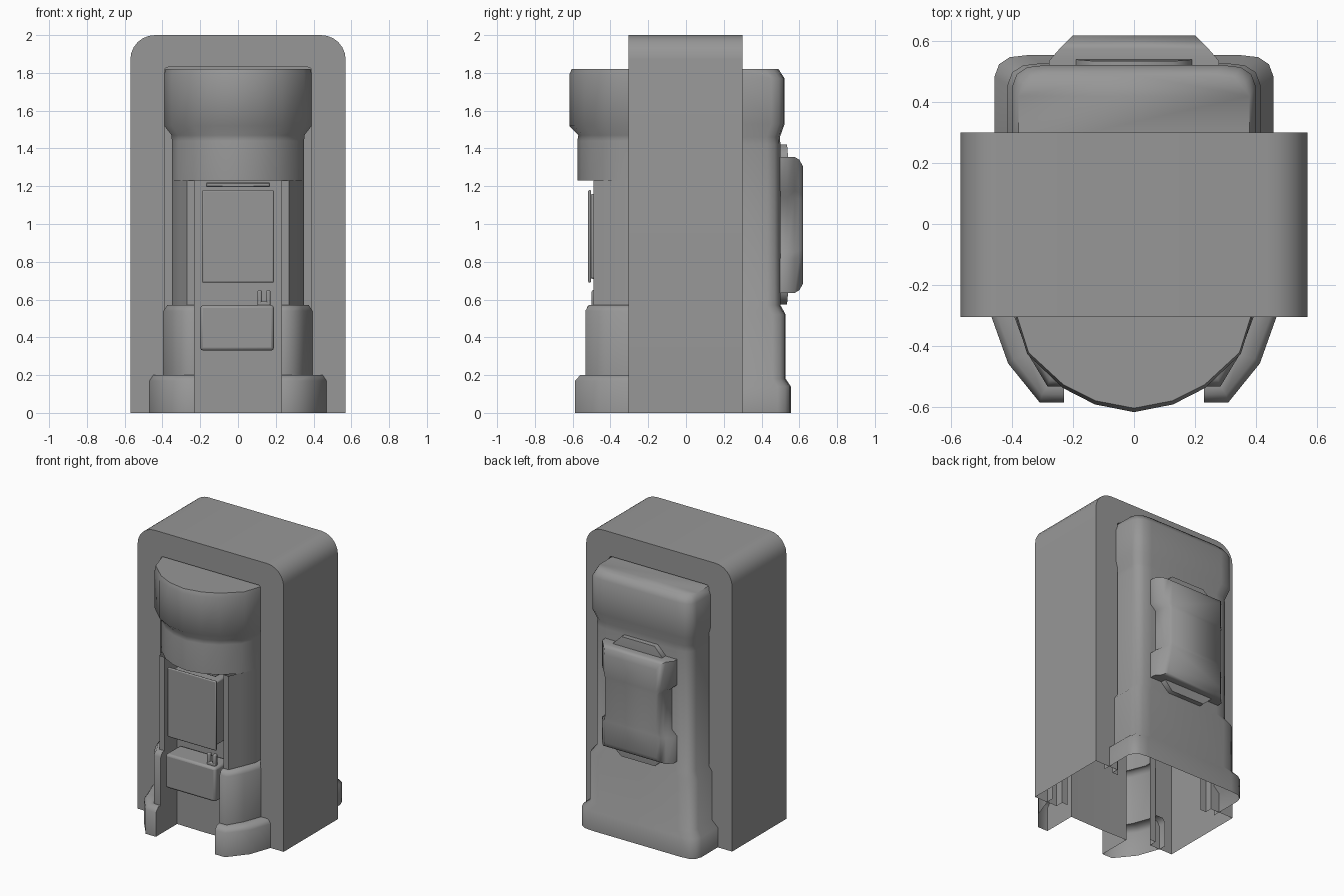
import bpy, bmesh, math

if "Cube" in bpy.data.objects:
    bpy.data.objects.remove(bpy.data.objects["Cube"])

# Dark grey for the whole model
GREY = bpy.data.materials.new("dark_grey")
GREY.diffuse_color = (0.31, 0.31, 0.31, 1)
GREY.use_nodes = True
GREY.node_tree.nodes["Principled BSDF"].inputs["Base Color"].default_value = GREY.diffuse_color


def finish(ob, angle=62):
    ob.data.materials.append(GREY)
    bpy.ops.object.select_all(action='DESELECT')
    ob.select_set(True)
    bpy.context.view_layer.objects.active = ob
    bpy.ops.object.shade_smooth_by_angle(angle=math.radians(angle))
    return ob


def loft(name, rings, closed=False, cap_first=False, cap_last=False, mirror=False):
    bm = bmesh.new()
    vs = [[bm.verts.new(p) for p in r] for r in rings]
    n = len(rings[0])
    for a, b in zip(vs, vs[1:]):
        for i in range(n if closed else n - 1):
            j = (i + 1) % n
            bm.faces.new((a[i], a[j], b[j], b[i]))
    if cap_first:
        bm.faces.new(vs[0])
    if cap_last:
        bm.faces.new(vs[-1])
    bmesh.ops.recalc_face_normals(bm, faces=bm.faces)
    me = bpy.data.meshes.new(name)
    bm.to_mesh(me)
    bm.free()
    ob = bpy.data.objects.new(name, me)
    bpy.context.collection.objects.link(ob)
    if mirror:
        ob.modifiers.new("mirror", 'MIRROR')
    return finish(ob)


def box(name, x0, x1, y0, y1, z0, z1, bevel=0.02, segs=2):
    bpy.ops.mesh.primitive_cube_add(size=1, location=((x0 + x1) / 2, (y0 + y1) / 2, (z0 + z1) / 2))
    ob = bpy.context.object
    ob.name = name
    ob.scale = (x1 - x0, y1 - y0, z1 - z0)
    bpy.ops.object.transform_apply(location=False, rotation=False, scale=True)
    m = ob.modifiers.new("bevel", 'BEVEL')
    m.width = bevel
    m.segments = segs
    return finish(ob)


def both_sides(half):
    # half runs from the side to the centre line (last point on x = 0)
    return half + [(-x, y, z) for x, y, z in half[-2::-1]]


# Outer arch shell, open underneath, with a shallow reveal round each opening
def arch(w, top, r, y, n=6):
    pts = [(w, y, 0)]
    for i in range(n + 1):
        a = math.pi / 2 * i / n
        pts.append((w - r + r * math.cos(a), y, top - r + r * math.sin(a)))
    return pts + [(-x, yy, z) for x, yy, z in reversed(pts)]


OUT, LIP, INNER = (0.57, 2.0, 0.13), (0.39, 1.83, 0.02), (0.345, 1.79, 0.02)
loft("outer_shell", [arch(*INNER, -0.25), arch(*LIP, -0.25), arch(*LIP, -0.305),
                     arch(*OUT, -0.305), arch(*OUT, 0.30), arch(*LIP, 0.30),
                     arch(*LIP, 0.25), arch(*INNER, 0.25)])


# Bowed front hood above the recess
def front_ring(z, w, depth):
    half = [(w, -0.25, z), (w, -0.3, z)]
    for fx, fy in ((0.9, 0.4), (0.6, 0.75), (0.33, 0.92), (0, 1)):
        half.append((w * fx, -0.3 - (depth - 0.3) * fy, z))
    return both_sides(half)


hood = [(1.82, 0.385, 0.605), (1.79, 0.39, 0.618), (1.52, 0.39, 0.618),
        (1.47, 0.352, 0.57), (1.44, 0.35, 0.575), (1.23, 0.35, 0.575)]
loft("front_hood", [front_ring(*h) for h in hood], cap_first=True, cap_last=True)


# Side columns stepping out into feet
def leg_ring(z, w, depth):
    d = depth - 0.3
    return [(w, -0.25, z), (w, -0.3, z), (0.88 * w, -0.3 - d * 0.55, z),
            (0.23 + (w - 0.23) * 0.33, -depth, z), (0.23, -depth, z), (0.23, -0.35, z)]


legs = [(1.23, 0.35, 0.49), (0.57, 0.35, 0.49), (0.57, 0.375, 0.515), (0.54, 0.395, 0.533),
        (0.2, 0.395, 0.533), (0.2, 0.45, 0.56), (0.17, 0.47, 0.587), (0, 0.47, 0.587)]
loft("front_leg", [leg_ring(*l) for l in legs], mirror=True)

# Recess back panel
loft("recess_panel", [both_sides([(0.23, -0.35, z), (0, -0.355, z)]) for z in (1.23, 0)])


# Back body with rounded corners and stepped base
def back_ring(z, w, depth):
    return both_sides([(w, 0.25, z), (w, depth - 0.07, z), (w - 0.015, depth - 0.03, z),
                       (w - 0.05, depth - 0.007, z), (w - 0.11, depth, z), (0, depth, z)])


back = [(1.82, 0.38, 0.49), (1.77, 0.40, 0.522), (1.53, 0.40, 0.522), (1.46, 0.38, 0.497),
        (1.42, 0.38, 0.5), (0.57, 0.38, 0.5), (0.52, 0.415, 0.528), (0.18, 0.415, 0.528),
        (0.14, 0.458, 0.555), (0, 0.458, 0.555)]
loft("back_body", [back_ring(*b) for b in back], cap_first=True)


# Back pack: waisted flange narrowing to a flat outer face
def pack_ring(y, wide, narrow, hz):
    side = [(wide, -1), (wide, -0.5), (narrow, -0.4), (narrow, 0.4), (wide, 0.5), (wide, 1)]
    right = [(x, y, 0.995 + f * hz) for x, f in side]
    return right + [(-x, yy, z) for x, yy, z in reversed(right)]


loft("back_pack", [pack_ring(0.49, 0.28, 0.24, 0.36), pack_ring(0.535, 0.28, 0.24, 0.36),
                   pack_ring(0.575, 0.245, 0.225, 0.36), pack_ring(0.6, 0.22, 0.21, 0.345),
                   pack_ring(0.62, 0.2, 0.2, 0.31)], closed=True, cap_last=True)


# Tapered tab behind the pack, showing above and below it
def tab_row(z, w, y):
    return [(w, 0.49, z), (w, y, z), (-w, y, z), (-w, 0.49, z)]


loft("back_pack_tab", [tab_row(0.575, 0.13, 0.535), tab_row(0.63, 0.19, 0.54),
                       tab_row(1.36, 0.19, 0.54), tab_row(1.42, 0.13, 0.535)],
     cap_first=True, cap_last=True)

# Screen, its mount and the lower box
box("screen", -0.19, 0.19, -0.518, -0.502, 0.69, 1.18, 0.007)
box("screen_mount", -0.17, 0.17, -0.505, -0.36, 0.71, 1.16, 0.01)
box("screen_top_bar", -0.17, 0.17, -0.49, -0.36, 1.195, 1.22, 0.005, 1)
box("lower_box", -0.2, 0.19, -0.525, -0.36, 0.33, 0.57, 0.015)

# Small hooks on the lower box
for i, x in enumerate((0.115, 0.16)):
    box(f"hook_{i}", x - 0.012, x + 0.012, -0.5, -0.47, 0.56, 0.65, 0.009)
box("hook_link", 0.105, 0.17, -0.5, -0.475, 0.565, 0.59, 0.006)
